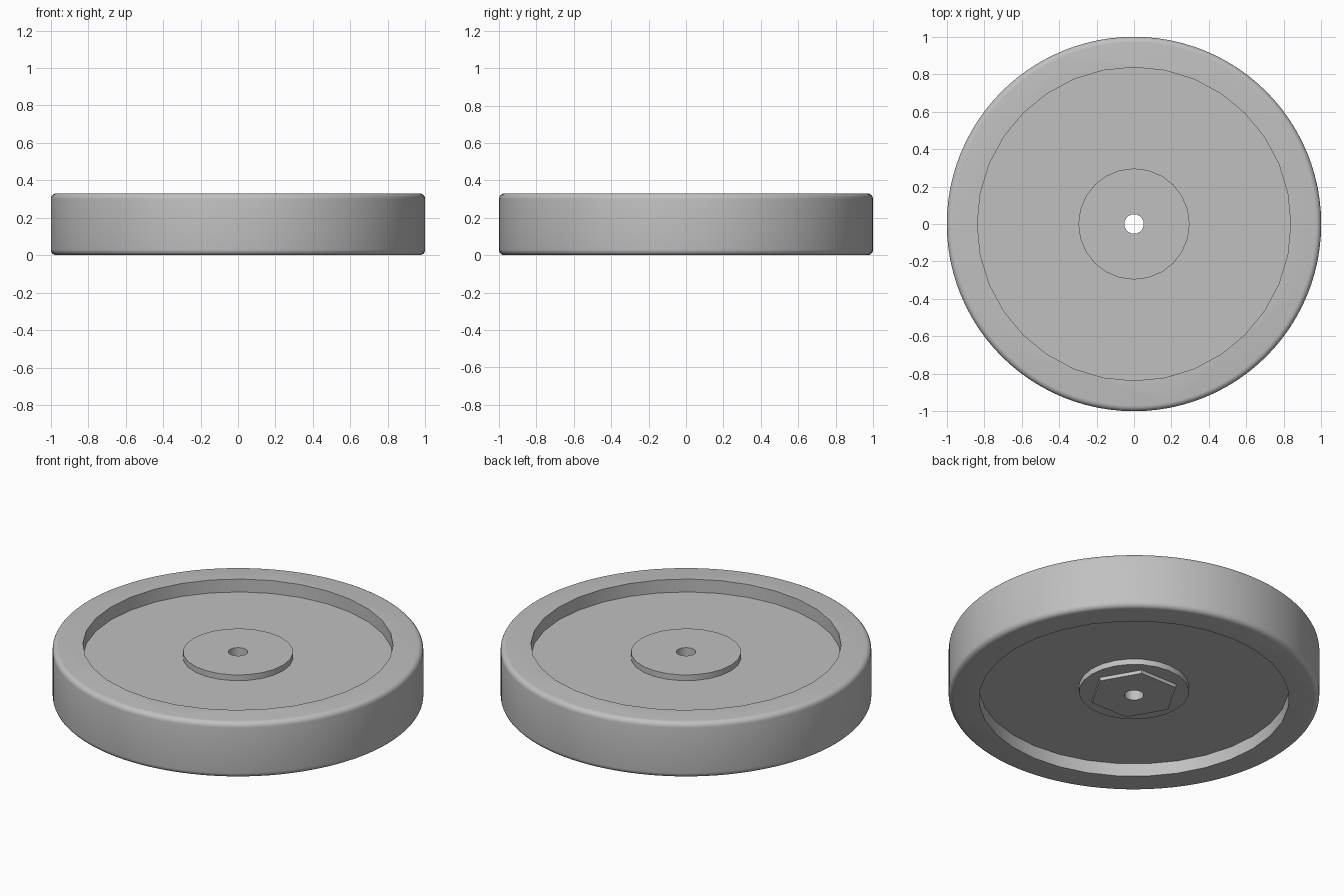
import bpy
import math

HEIGHT = 0.33
RECESS_DEPTH = 0.077
HUB_INSET = 0.043

cube = bpy.data.objects.get("Cube")
if cube:
    bpy.data.objects.remove(cube, do_unlink=True)

grey = bpy.data.materials.new("plain grey")
grey.use_nodes = True
grey.diffuse_color = (0.53, 0.53, 0.53, 1)
grey.node_tree.nodes["Principled BSDF"].inputs["Base Color"].default_value = grey.diffuse_color


def cylinder(name, radius, bottom, top, sides, turn=0.0):
    """Upright prism between two heights, with its first corner turned from +x."""
    bpy.ops.mesh.primitive_cylinder_add(
        vertices=sides, radius=radius, depth=top - bottom,
        location=(0, 0, (bottom + top) / 2), rotation=(0, 0, turn))
    obj = bpy.context.object
    obj.name = name
    obj.data.materials.append(grey)
    return obj


def apply(obj, modifier):
    bpy.context.view_layer.objects.active = obj
    bpy.ops.object.modifier_apply(modifier=modifier.name)


def cut(obj, cutter):
    """Subtract a cutter, then discard it."""
    mod = obj.modifiers.new("cut", "BOOLEAN")
    mod.operation = "DIFFERENCE"
    mod.solver = "EXACT"
    mod.object = cutter
    apply(obj, mod)
    bpy.data.objects.remove(cutter, do_unlink=True)


# Wheel body with rounded rim edges
wheel = cylinder("wheel_body", 1.0, 0, HEIGHT, 96)
bevel = wheel.modifiers.new("round_rim", "BEVEL")
bevel.width = 0.03
bevel.segments = 5
bevel.limit_method = "ANGLE"
apply(wheel, bevel)

# Shallow recess on each face
cut(wheel, cylinder("top_recess", 0.837, HEIGHT - RECESS_DEPTH, HEIGHT + 0.2, 32))
cut(wheel, cylinder("bottom_recess", 0.837, -0.2, RECESS_DEPTH, 32))

# Raised hub on both faces, and the hexagonal boss underneath
hub = cylinder("hub", 0.297, HUB_INSET, HEIGHT - HUB_INSET, 24)
hex_boss = cylinder("hex_boss", 0.24, 0.022, 0.2, 6, math.radians(30))

# Axle bore through every part
for part in (wheel, hub, hex_boss):
    cut(part, cylinder("axle_bore", 0.052, -0.3, HEIGHT + 0.3, 24))
    bpy.ops.object.select_all(action="DESELECT")
    part.select_set(True)
    bpy.context.view_layer.objects.active = part
    bpy.ops.object.shade_smooth_by_angle(angle=math.radians(30))
